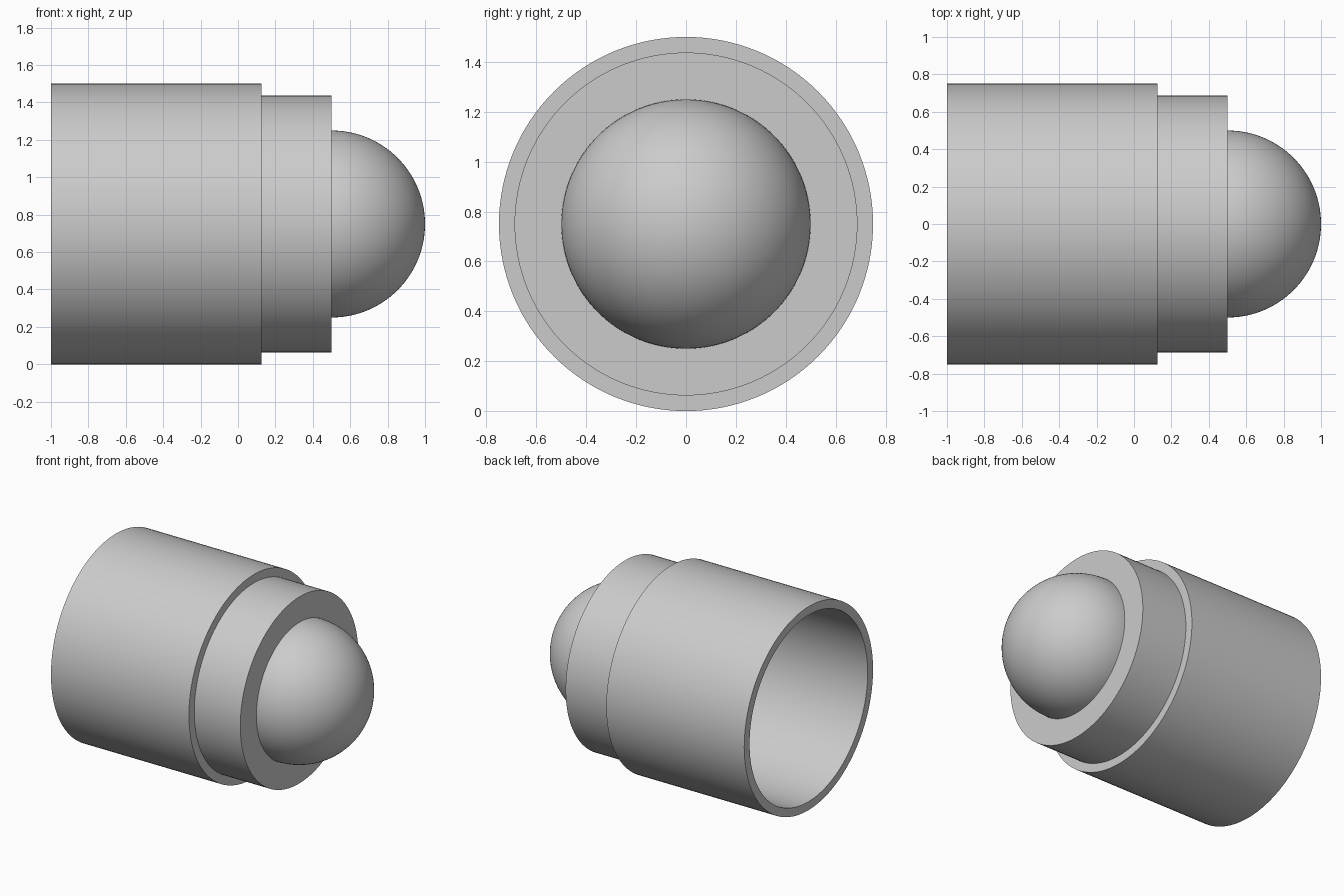
import bpy, bmesh, math
from mathutils import Vector

if "Cube" in bpy.data.objects:
    bpy.data.objects.remove(bpy.data.objects["Cube"], do_unlink=True)

AXIS_Z = 0.75
STEPS = 128

grey = bpy.data.materials.new("plain grey")
grey.use_nodes = True
grey.diffuse_color = (0.6, 0.6, 0.6, 1)
grey.node_tree.nodes["Principled BSDF"].inputs["Base Color"].default_value = (0.6, 0.6, 0.6, 1)


def revolve(name, profile, closed=False):
    """Spin an (x, radius) profile about the long axis."""
    bm = bmesh.new()
    verts = [bm.verts.new((x, 0, r)) for x, r in profile]
    edges = [bm.edges.new(pair) for pair in zip(verts, verts[1:])]
    if closed:
        edges.append(bm.edges.new((verts[-1], verts[0])))
    bmesh.ops.spin(bm, geom=verts + edges, cent=Vector(), axis=Vector((1, 0, 0)),
                   angle=math.tau, steps=STEPS)
    bmesh.ops.remove_doubles(bm, verts=bm.verts, dist=0.0001)
    bmesh.ops.recalc_face_normals(bm, faces=bm.faces)
    mesh = bpy.data.meshes.new(name)
    bm.to_mesh(mesh)
    bm.free()
    mesh.materials.append(grey)
    obj = bpy.data.objects.new(name, mesh)
    obj.location.z = AXIS_Z
    bpy.context.collection.objects.link(obj)
    bpy.ops.object.select_all(action="DESELECT")
    obj.select_set(True)
    bpy.context.view_layer.objects.active = obj
    bpy.ops.object.shade_smooth_by_angle(angle=math.radians(30))
    return obj


# Open hollow sleeve
outer, inner, back, step = 0.75, 0.6875, -1, 0.125
revolve("sleeve", [(back, inner), (back, outer), (step, outer), (step, inner)], closed=True)

# Solid collar closing the sleeve, with a domed nose
front, dome_r, segs = 0.5, 0.5, 32
angles = [math.pi / 2 * i / segs for i in range(segs)]
dome = [(front + dome_r * math.sin(a), dome_r * math.cos(a)) for a in angles]
revolve("domed_collar", [(step, 0), (step, inner), (front, inner)] + dome + [(front + dome_r, 0)])
